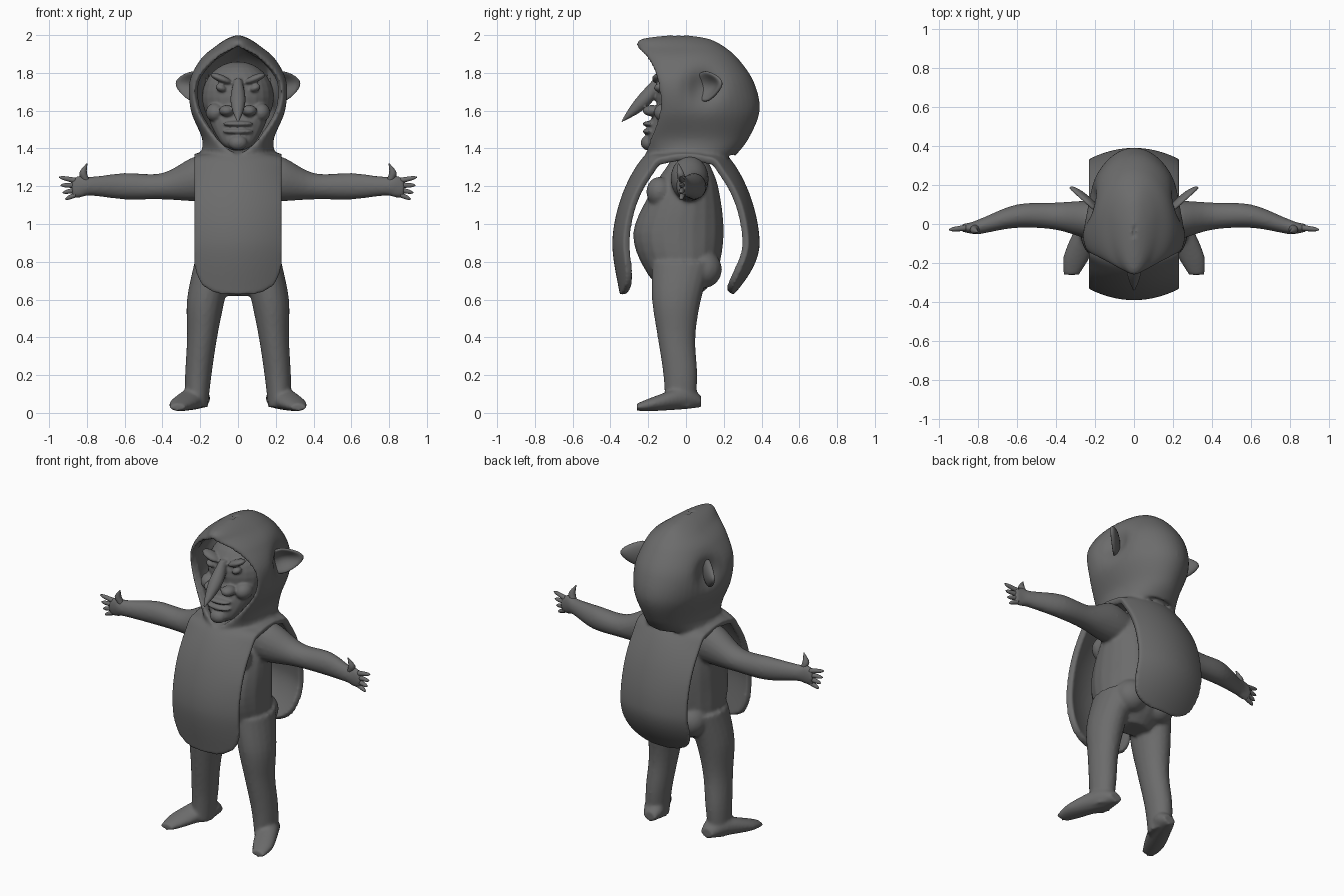
import bpy, bmesh, math
from mathutils import Vector, Matrix

cube = bpy.data.objects.get("Cube")
if cube:
    bpy.data.objects.remove(cube)

colour = (0.15, 0.15, 0.15, 1)
grey = bpy.data.materials.new("clay_grey")
grey.use_nodes = True
grey.diffuse_color = colour
grey.node_tree.nodes["Principled BSDF"].inputs["Base Color"].default_value = colour


def finish(name, bm, voxel=None, smoothing=None, shell=None):
    """Turn the bmesh into a smooth object, optionally thickened and merged."""
    mesh = bpy.data.meshes.new(name)
    bm.to_mesh(mesh)
    bm.free()
    obj = bpy.data.objects.new(name, mesh)
    bpy.context.collection.objects.link(obj)
    mesh.materials.append(grey)
    mesh.shade_smooth()
    if shell:
        thicken = obj.modifiers.new("thickness", "SOLIDIFY")
        thicken.thickness = shell
        thicken.offset = -1
    if voxel:
        merge = obj.modifiers.new("merge", "REMESH")
        merge.mode = "VOXEL"
        merge.voxel_size = voxel
        merge.use_smooth_shade = True
    if smoothing:
        soften = obj.modifiers.new("soften", "SMOOTH")
        soften.factor = 0.5
        soften.iterations = smoothing


def catmull(a, b, c, d, t):
    return b + t / 2 * (c - a + t * (2*a - 5*b + 4*c - d + t * (3*b - 3*c + d - a)))


def resample(stations, steps):
    """Smooth interpolation through tuples of any length."""
    padded = [stations[0], *stations, stations[-1]]
    rows = []
    for group in zip(padded, padded[1:], padded[2:], padded[3:]):
        for step in range(steps):
            rows.append([catmull(*values, step / steps) for values in zip(*group)])
    return rows + [list(stations[-1])]


def skin(bm, rows, closed=False):
    """Join neighbouring rows of points with quads."""
    rows = [[bm.verts.new(point) for point in row] for row in rows]
    count = len(rows[0])
    for low, high in zip(rows, rows[1:]):
        for i in range(count if closed else count - 1):
            j = (i + 1) % count
            bm.faces.new((low[i], low[j], high[j], high[i]))
    if closed:
        bm.faces.new(rows[0][::-1])
        bm.faces.new(rows[-1])


def tube(bm, axis, stations, side=1, sides=20):
    """Each station is a centre x, y, z and two radii across the axis."""
    right, forward, up = Matrix.Identity(3)
    u, v = {"x": (forward, up), "y": (up, right), "z": (right, forward)}[axis]
    rows = []
    for x, y, z, radius_u, radius_v in resample(stations, 5):
        ring = []
        for k in range(sides):
            angle = math.tau * k / sides
            point = Vector((x, y, z)) + u * radius_u * math.cos(angle) + v * radius_v * math.sin(angle)
            point.x *= side
            ring.append(point)
        rows.append(ring)
    skin(bm, rows, closed=True)
    bmesh.ops.recalc_face_normals(bm, faces=bm.faces)


def ball(bm, centre, radii, tilt=0):
    matrix = Matrix.Translation(centre) @ Matrix.Rotation(tilt, 4, "Y") @ Matrix.Diagonal((*radii, 1))
    made = bmesh.ops.create_uvsphere(bm, u_segments=24, v_segments=16, radius=1, matrix=matrix)
    return made["verts"]


# Body: torso, arms, legs and feet merged into one skin
torso = [(0, 0, .62, .1, .07), (0, -.02, .73, .2, .18), (0, -.04, .95, .21, .24),
         (0, 0, 1.2, .19, .17), (0, .02, 1.36, .09, .09), (0, .02, 1.5, .08, .08)]
arm = [(.1, .02, 1.23, .09, .1), (.22, .02, 1.24, .1, .12), (.4, .04, 1.2, .07, .07), (.6, .04, 1.2, .06, .07),
       (.78, -.01, 1.2, .04, .05), (.83, -.02, 1.2, .03, .06), (.88, -.02, 1.19, .02, .05)]
leg = [(.13, -.02, .8, .1, .16), (.17, -.05, .6, .1, .13), (.19, -.05, .4, .08, .1),
       (.21, -.03, .2, .07, .09), (.22, -.03, .03, .06, .08)]
foot = [(.2, .08, .06, .03, .04), (.22, 0, .08, .06, .07), (.29, -.16, .05, .04, .07), (.32, -.26, .03, .02, .04)]
bm = bmesh.new()
tube(bm, "z", torso)
for side in (1, -1):
    tube(bm, "x", arm, side)
    tube(bm, "z", leg, side)
    tube(bm, "y", foot, side)
    ball(bm, (side * .1, -.14, 1.17), (.08, .07, .08))
    ball(bm, (side * .1, .09, .76), (.1, .1, .1))
finish("body", bm, voxel=.01, smoothing=6)

# Fingers: four fanned claws and a raised thumb on each hand
bm = bmesh.new()
for side in (1, -1):
    for k in range(4):
        base = Vector((.86, -.02, 1.23 - k / 40))
        spread = (1 - k) / 5
        reach = Vector((math.cos(spread), -.1, math.sin(spread))) * (.09 - k / 100)
        claw = [(*(base + reach * part), size, size) for part, size in ((0, .016), (.5, .013), (.8, .01), (1, .002))]
        tube(bm, "x", claw, side, sides=10)
    thumb = [(.8, -.02, 1.22, .02, .02), (.82, -.03, 1.27, .02, .02), (.8, -.04, 1.32, .003, .003)]
    tube(bm, "z", thumb, side, sides=10)
finish("fingers", bm)

# Head: skull, jaw, hooked nose, lips, brows, eyes and cheeks
jaw = [(0, -.15, 1.39, .03, .03), (0, -.13, 1.43, .09, .08), (0, -.07, 1.54, .15, .12), (0, -.03, 1.64, .17, .12)]
nose = [(0, -.14, 1.77, .02, .03), (0, -.21, 1.67, .04, .05), (0, -.27, 1.6, .03, .04), (0, -.34, 1.54, .005, .005)]
bm = bmesh.new()
ball(bm, (0, .02, 1.67), (.19, .18, .19))
tube(bm, "z", jaw)
tube(bm, "z", nose)
ball(bm, (0, -.2, 1.43), (.05, .04, .04))
for height in (1.49, 1.53):
    ball(bm, (0, -.19, height), (.08, .04, .016))
for side in (1, -1):
    ball(bm, (side * .06, -.18, 1.6), (.04, .05, .03))
    ball(bm, (side * .12, -.11, 1.59), (.05, .06, .05))
    ball(bm, (side * .09, -.14, 1.77), (.06, .04, .02), -side * .4)
    ball(bm, (side * .09, -.14, 1.72), (.03, .03, .02), -side * .4)
finish("head", bm, voxel=.007, smoothing=3)

# Ears: cupped leaf shapes sweeping out and back
bm = bmesh.new()
for side in (1, -1):
    along = Vector((side, .9, .2)).normalized()
    facing = Vector((side * .9, -1, 0)).normalized()
    up = along.cross(facing).normalized()
    for vert in ball(bm, (0, 0, 0), (1, 1, 1)):
        length, depth, height = vert.co
        if depth > 0:
            depth -= 2 * depth * max(0, 1 - length ** 2 - height ** 2)
        taper = 1 - max(0, length) / 3
        vert.co = (Vector((side * .24, .11, 1.73)) + along * length * .12
                   + facing * depth * .03 + up * height * taper * .08)
bmesh.ops.recalc_face_normals(bm, faces=bm.faces)
finish("ears", bm)

# Hood: level arcs that stay open around the face
# Each station is height, half width, y of widest point, back, then x and y of the front edge
hood = [(1.36, .2, .03, .26, 0, -.22), (1.45, .19, .03, .33, .11, -.19), (1.6, .25, -.02, .39, .21, -.14),
        (1.75, .26, -.03, .36, .22, -.15), (1.87, .2, 0, .28, .12, -.2), (1.94, .12, .02, .2, 0, -.26),
        (1.98, .06, -.02, .12, 0, -.23), (2, .01, -.04, 0, 0, -.08)]
bm = bmesh.new()
rows = []
for z, width, y_wide, y_back, x_edge, y_edge in resample(hood, 8):
    x_edge = max(0, x_edge)
    half = []
    for k in range(-10, 15):
        angle = math.pi / 2 * (k / 10 if k < 0 else k / 14)
        inner, y_end = (x_edge, y_edge) if k < 0 else (0, y_back)
        x = inner + (width - inner) * math.cos(angle)
        y = y_wide + (y_end - y_wide) * abs(math.sin(angle))
        # Hollow around each ear
        hollow = math.exp(-((y - .1) ** 2 + (z - 1.73) ** 2) / .007)
        half.append((x * (1 - hollow / 4), y, z))
    rows.append(half + [(-x, y, z) for x, y, z in half[-2::-1]])
skin(bm, rows)
bmesh.ops.remove_doubles(bm, verts=bm.verts, dist=.0005)

# Tabard: one strip over the shoulders with rounded ends
drape = [(.12, 1.39), (.23, 1.35), (.34, 1.15), (.39, .9), (.35, .625)]
path = [(-y, z) for y, z in drape[::-1]] + [(0, 1.4)] + drape
rows = []
for y, z in resample(path, 12):
    below = max(0, .9 - z)
    width = .235 * (1 - min(.99, below / .28) ** 4) ** .4
    sag = .06 * max(-1, min(1, y * 4))
    if y > 0:
        y -= below ** 2 * 1.3
    drop = .03 * max(0, min(1, z * 5 - 5.5))
    rows.append([(width * t, y - sag * (width * t / .235) ** 2, z - drop * t * t)
                 for t in (k / 8 for k in range(-8, 9))])
skin(bm, rows)
finish("hooded_tabard", bm, voxel=.01, smoothing=6, shell=.04)
